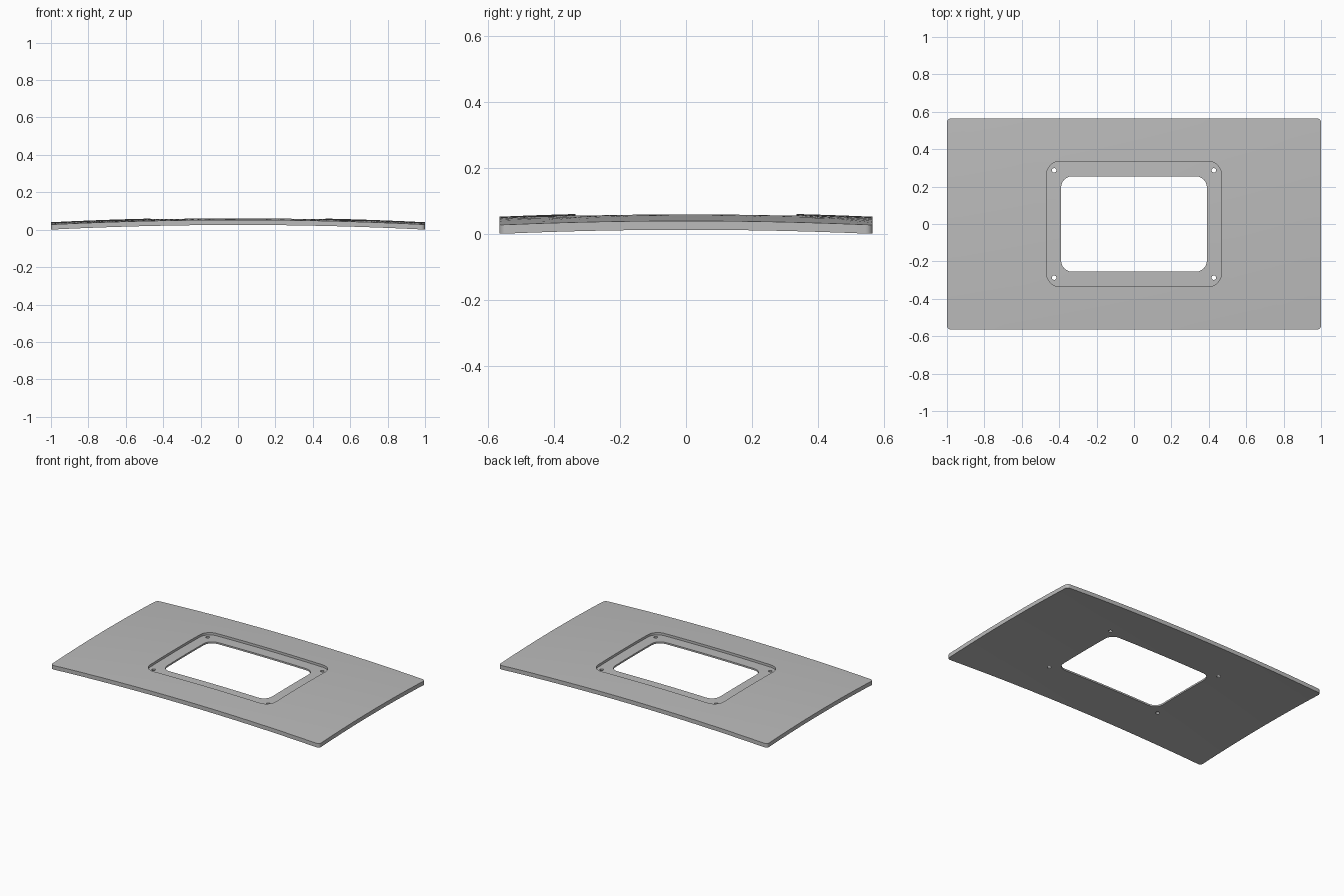
import bpy, bmesh, math

if "Cube" in bpy.data.objects:
    bpy.data.objects.remove(bpy.data.objects["Cube"])

THICK, DEPTH = 0.027, 0.016      # plate thickness, recess depth
CORNER, SIDE = 6, 16             # segments per corner arc and per straight side


def crown(x, y):
    """Height of the gently domed top surface."""
    return 0.065 - 0.025 * x * x - 0.039 * y * y


def rounded_rect(hx, hy, r):
    """Counter-clockwise outline with a fixed number of points."""
    signs = [(1, 1), (-1, 1), (-1, -1), (1, -1)]
    pts = []
    for i, (sx, sy) in enumerate(signs):
        cx, cy = sx * (hx - r), sy * (hy - r)
        for k in range(CORNER + 1):
            a = math.pi / 2 * (i + k / CORNER)
            pts.append((cx + r * math.cos(a), cy + r * math.sin(a)))
        nx, ny = signs[(i + 1) % 4]
        a = math.pi / 2 * (i + 1)
        ex, ey = nx * (hx - r) + r * math.cos(a), ny * (hy - r) + r * math.sin(a)
        px, py = pts[-1]
        for k in range(1, SIDE):
            t = k / SIDE
            pts.append((px + (ex - px) * t, py + (ey - py) * t))
    return pts


def blend(a, b, t):
    return [(p[0] + (q[0] - p[0]) * t, p[1] + (q[1] - p[1]) * t) for p, q in zip(a, b)]


outer = rounded_rect(1.0, 0.565, 0.022)
recess = rounded_rect(0.467, 0.335, 0.07)
opening = rounded_rect(0.39, 0.255, 0.06)

# Closed cross-section of outline rings: top, recess, opening wall, underside
rings = [(blend(outer, recess, k / 8), 0) for k in range(9)]
rings += [(blend(recess, opening, k / 2), -DEPTH) for k in range(3)]
rings += [(blend(opening, outer, k / 9), -THICK) for k in range(10)]

bm = bmesh.new()
loops = [[bm.verts.new((x, y, crown(x, y) + dz)) for x, y in pts] for pts, dz in rings]
for i, a in enumerate(loops):
    b = loops[(i + 1) % len(loops)]
    for j in range(len(a)):
        k = (j + 1) % len(a)
        bm.faces.new((a[j], a[k], b[k], b[j]))
bmesh.ops.recalc_face_normals(bm, faces=bm.faces)
mesh = bpy.data.meshes.new("domed_plate")
bm.to_mesh(mesh)
bm.free()
plate = bpy.data.objects.new("domed_plate", mesh)
bpy.context.collection.objects.link(plate)

grey = bpy.data.materials.new("plain grey")
grey.diffuse_color = (0.5, 0.5, 0.5, 1)
grey.use_nodes = True
grey.node_tree.nodes["Principled BSDF"].inputs["Base Color"].default_value = grey.diffuse_color
mesh.materials.append(grey)

# Screw hole cutters in the four recess corners
bm = bmesh.new()
for sx in (-1, 1):
    for sy in (-1, 1):
        geo = bmesh.ops.create_cone(bm, cap_ends=True, segments=20,
                                    radius1=0.012, radius2=0.012, depth=0.3)
        bmesh.ops.translate(bm, verts=geo["verts"], vec=(sx * 0.427, sy * 0.287, 0.05))
mesh = bpy.data.meshes.new("screw_hole_cutter")
bm.to_mesh(mesh)
bm.free()
mesh.materials.append(grey)
cutter = bpy.data.objects.new("screw_hole_cutter", mesh)
bpy.context.collection.objects.link(cutter)
cutter.hide_render = True

cut = plate.modifiers.new("screw_holes", 'BOOLEAN')
cut.operation, cut.solver, cut.object = 'DIFFERENCE', 'EXACT', cutter
bpy.context.view_layer.objects.active = plate
plate.select_set(True)
bpy.ops.object.modifier_apply(modifier=cut.name)
bpy.data.objects.remove(cutter)
bpy.ops.object.shade_smooth_by_angle(angle=math.radians(30))
